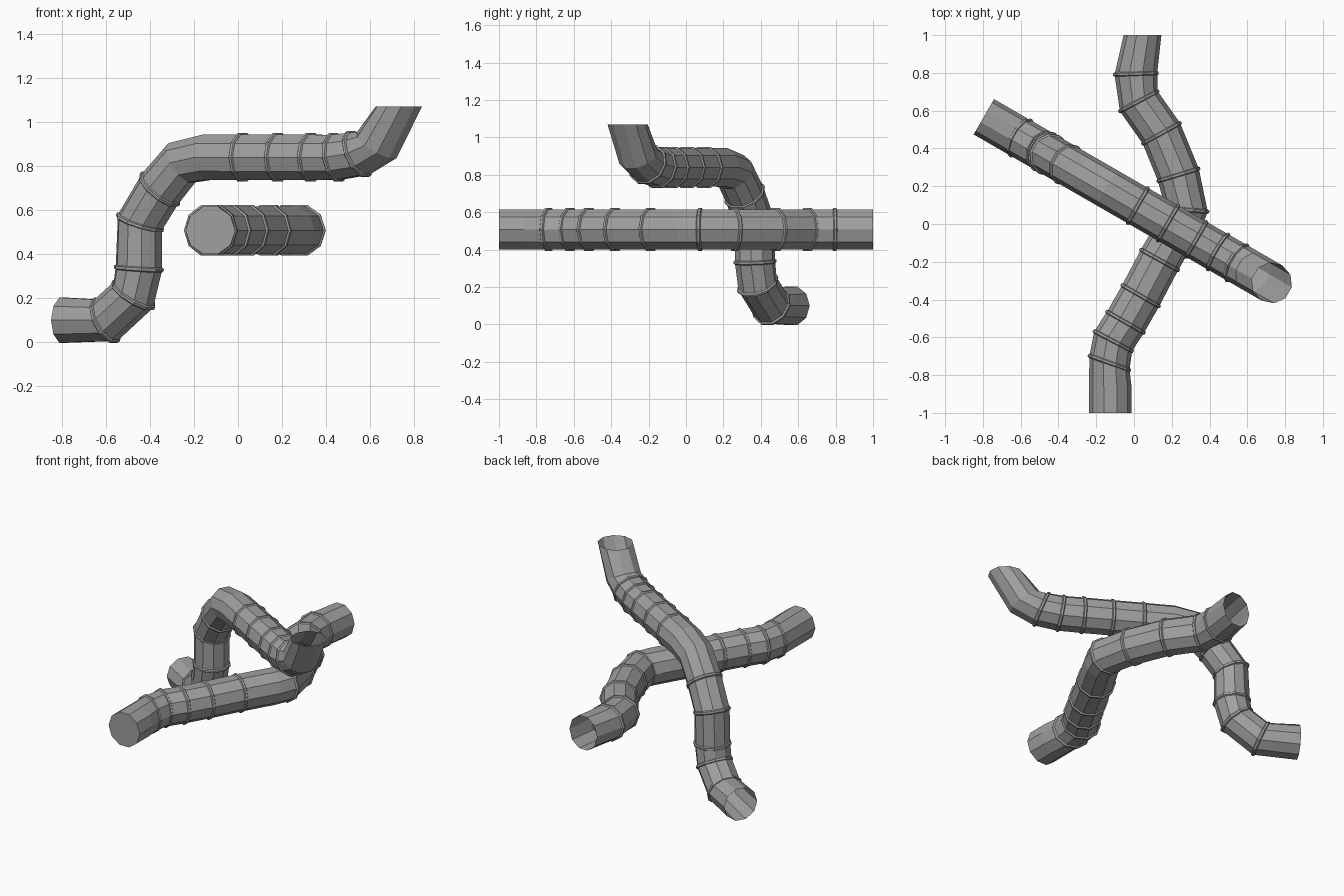
import bpy, bmesh
from math import sin, cos, tau, radians
from mathutils import Vector

cube = bpy.data.objects.get("Cube")
if cube:
    bpy.data.objects.remove(cube)

SIDES = 10
UP = Vector((0, 0, 1))

grey = bpy.data.materials.new("pipe_grey")
grey.use_nodes = True
colour = (0.35, 0.35, 0.35, 1)
grey.diffuse_color = colour
grey.node_tree.nodes["Principled BSDF"].inputs["Base Color"].default_value = colour


def loft(name, sections, cap_start=False, closed=False):
    """Skin a row of sections, each (centre, horizontal axis, upright axis)."""
    bm = bmesh.new()
    loops = []
    for c, a, b in sections:
        loops.append([bm.verts.new(c + a * cos(tau * i / SIDES) + b * sin(tau * i / SIDES))
                      for i in range(SIDES)])
    pairs = list(zip(loops, loops[1:]))
    if closed:
        pairs.append((loops[-1], loops[0]))
    for p, q in pairs:
        for i in range(SIDES):
            j = (i + 1) % SIDES
            bm.faces.new((p[i], p[j], q[j], q[i]))
    if cap_start:
        bm.faces.new(loops[0])
    bmesh.ops.recalc_face_normals(bm, faces=bm.faces)
    mesh = bpy.data.meshes.new(name)
    bm.to_mesh(mesh)
    bm.free()
    mesh.materials.append(grey)
    obj = bpy.data.objects.new(name, mesh)
    bpy.context.collection.objects.link(obj)


def build_pipe(name, stations, cap_start=False):
    """Stations are (centre, horizontal axis, upright axis, has_ring)."""
    loft(name + "_tube", [s[:3] for s in stations], cap_start)
    number = 0
    for c, a, b, has_ring in stations:
        if not has_ring:
            continue
        number += 1
        along = a.cross(b).normalized()
        bead = ((-0.012, 0.98), (-0.006, 1.07), (0.006, 1.07), (0.012, 0.98))
        loft(f"{name}_ring_{number}",
             [(c + along * d, a * k, b * k) for d, k in bead], closed=True)


# Rising pipe: bends inside one upright plane; (x, z, pitch, has_ring)
heading = Vector((0.866, -0.5, 0))
side = Vector((0.5, 0.866, 0))
rising = [
    (-0.795, 0.1, 0, 0), (-0.6, 0.1, 24, 1), (-0.475, 0.215, 55, 1),
    (-0.45, 0.335, 86, 1), (-0.445, 0.545, 70, 1), (-0.355, 0.695, 47, 1),
    (-0.255, 0.815, 30, 0), (-0.14, 0.84, 4, 0), (0.02, 0.84, 0, 1),
    (0.18, 0.84, 0, 1), (0.33, 0.84, 0, 1), (0.445, 0.84, 8, 1),
    (0.545, 0.855, 22, 1), (0.63, 0.895, 55, 0), (0.73, 1.07, 90, 0),
]
stations = []
for x, z, pitch, ring in rising:
    t = radians(pitch)
    radius = 0.108
    centre = Vector((x, 0.109 - 0.577 * x, z))
    upright = UP * cos(t) - heading * sin(t)
    stations.append((centre, side * radius, upright * radius, ring))
build_pipe("rising_pipe", stations)

# Level pipe: winds sideways at one height; (x, y, yaw from +y, has_ring)
level = [
    (-0.125, -1, 0, 0), (-0.125, -0.87, 0, 0), (-0.13, -0.735, -20, 1),
    (-0.11, -0.62, -28, 1), (-0.045, -0.52, -30, 1), (0.035, -0.38, -30, 1),
    (0.135, -0.19, -29, 1), (0.245, 0.0, -25, 0), (0.278, 0.075, -5, 1),
    (0.235, 0.26, 17, 1), (0.145, 0.48, 29, 1), (0.025, 0.65, 28, 1),
    (0.01, 0.795, 2, 1), (0.045, 1, 0, 0),
]
stations = []
for x, y, yaw, ring in level:
    t = radians(-yaw)
    across = Vector((cos(t), -sin(t), 0))
    radius = 0.113 if y < 0.9 else 0.1
    stations.append((Vector((x, y, 0.508)), across * radius, UP * 0.113, ring))
build_pipe("level_pipe", stations, cap_start=True)
